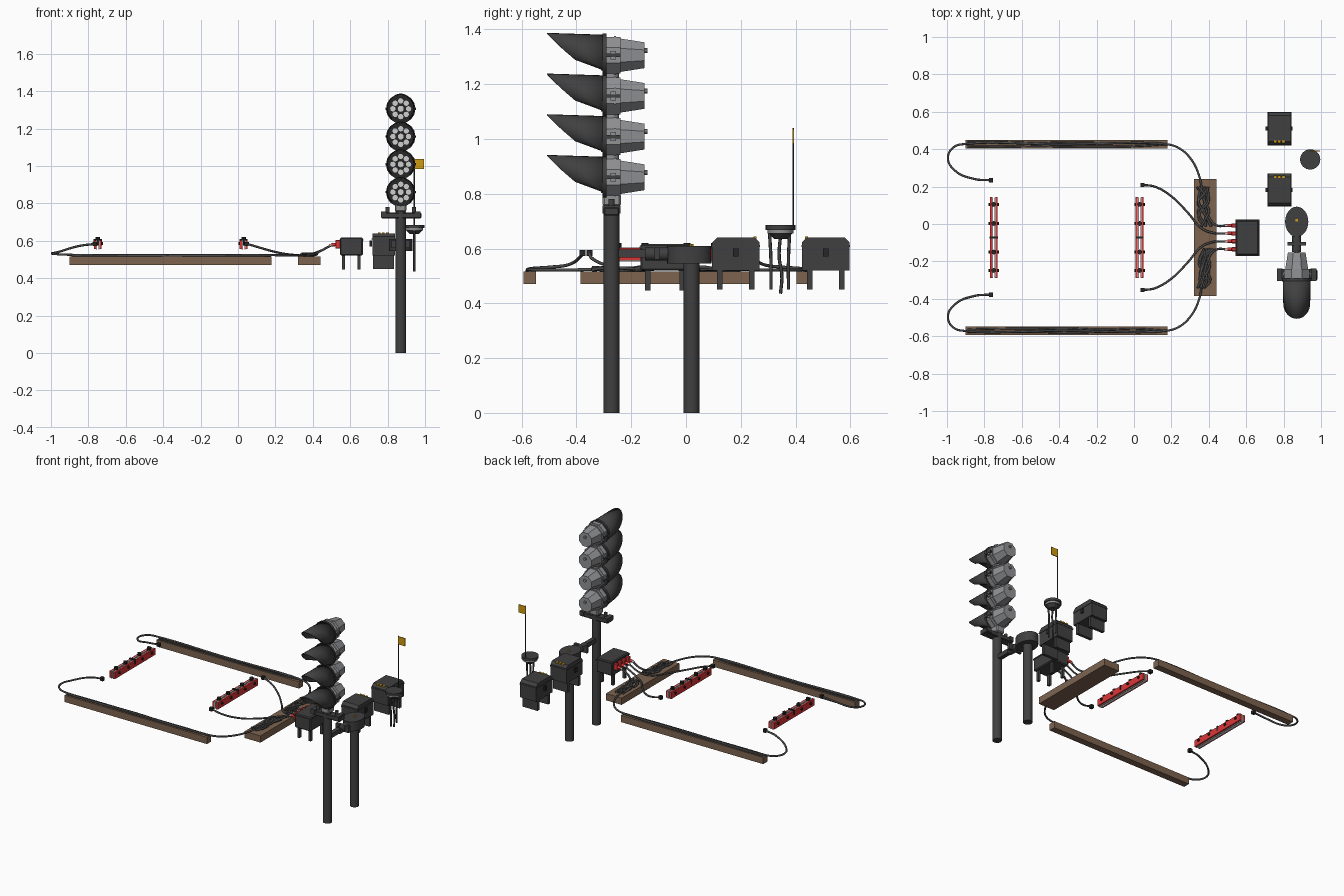
import bpy, bmesh, math, random
from mathutils import Vector, Matrix

if "Cube" in bpy.data.objects:
    bpy.data.objects.remove(bpy.data.objects["Cube"])
random.seed(4)

def mat(name, hexcol):
    c = [int(hexcol[i:i + 2], 16) / 255 for i in (0, 2, 4)]
    m = bpy.data.materials.new(name)
    m.diffuse_color = [((v + .055) / 1.055) ** 2.4 if v > .04 else v / 12.92 for v in c] + [1]
    m.use_nodes = True
    m.node_tree.nodes["Principled BSDF"].inputs["Base Color"].default_value = m.diffuse_color
    return m

DARK, BLACK = mat("dark grey", "404040"), mat("black", "262626")
GREY, LIGHT = mat("housing grey", "919295"), mat("light grey", "cfcfcf")
BROWN, RED = mat("brown wood", "7d6450"), mat("red", "dc3636")
AMBER, CABLE = mat("amber", "d09a10"), mat("cable grey", "4b4b4b")

def finish(bm, name, m, smooth=False):
    bmesh.ops.recalc_face_normals(bm, faces=bm.faces)
    me = bpy.data.meshes.new(name)
    bm.to_mesh(me)
    bm.free()
    me.materials.append(m)
    o = bpy.data.objects.new(name, me)
    bpy.context.collection.objects.link(o)
    if smooth:
        bpy.ops.object.select_all(action='DESELECT')
        o.select_set(True)
        bpy.context.view_layer.objects.active = o
        bpy.ops.object.shade_smooth_by_angle(angle=math.radians(35))
    return o

def box(name, x0, x1, y0, y1, z0, z1, m, bevel=0):
    bm = bmesh.new()
    bmesh.ops.create_cube(bm, size=1)
    for v in bm.verts:
        v.co = Vector(((x0 + x1) / 2 + v.co.x * (x1 - x0), (y0 + y1) / 2 + v.co.y * (y1 - y0),
                       (z0 + z1) / 2 + v.co.z * (z1 - z0)))
    if bevel:
        bmesh.ops.bevel(bm, geom=bm.edges[:], offset=bevel, segments=1, affect='EDGES')
    return finish(bm, name, m)

def cyl(name, a, b, r, m, r2=None, n=24, turn=0, smooth=True):
    a, b = Vector(a), Vector(b)
    bm = bmesh.new()
    rot = (b - a).to_track_quat('Z', 'Y').to_matrix().to_4x4()
    bmesh.ops.create_cone(bm, cap_ends=True, segments=n, radius1=r, radius2=r if r2 is None else r2,
                          depth=(b - a).length,
                          matrix=Matrix.Translation((a + b) / 2) @ rot @ Matrix.Rotation(turn, 4, 'Z'))
    return finish(bm, name, m, smooth)

def prism(name, yz, x0, x1, m):
    bm = bmesh.new()
    f = bm.faces.new([bm.verts.new((x0, y, z)) for y, z in yz])
    g = bmesh.ops.extrude_face_region(bm, geom=[f])
    bmesh.ops.translate(bm, verts=[v for v in g['geom'] if isinstance(v, bmesh.types.BMVert)], vec=(x1 - x0, 0, 0))
    return finish(bm, name, m)

def cable(name, pts, r=.006, m=CABLE):
    cu = bpy.data.curves.new(name, 'CURVE')
    cu.dimensions, cu.bevel_depth, cu.bevel_resolution = '3D', r, 2
    cu.resolution_u, cu.use_fill_caps = 6, True
    sp = cu.splines.new('BEZIER')
    sp.bezier_points.add(len(pts) - 1)
    for p, co in zip(sp.bezier_points, pts):
        p.co, p.handle_left_type, p.handle_right_type = co, 'AUTO', 'AUTO'
    cu.materials.append(m)
    o = bpy.data.objects.new(name, cu)
    bpy.context.collection.objects.link(o)

# --- signal mast, bracket and link arm to the short post
X, Y = .87, -.272
cyl("signal_post", (X, Y, 0), (X, Y, .755), .029, DARK)
box("signal_bracket", .765, .98, Y - .028, Y + .028, .72, .75, DARK, .004)
for s in (-1, 1):
    cyl("bracket_bolt", (X + s * .07, Y, .75), (X + s * .07, Y, .78), .011, DARK, n=12)
    box("bracket_ear", X + s * .09 - .015, X + s * .09 + .015, Y - .033, Y + .033, .727, .757, DARK)
box("signal_adapter", X - .03, X + .03, Y - .032, Y + .034, .755, .80, GREY, .006)
cyl("short_post", (X, .02, 0), (X, .02, .55), .029, DARK)
cap = cyl("post_cap", (0, 0, .545), (0, 0, .61), .062, DARK, n=32)
for v in cap.data.vertices:
    v.co.x, v.co.y = X + v.co.x, .012 + v.co.y * 1.3
cyl("cap_bolt", (X, .02, .608), (X, .02, .616), .008, AMBER, n=8)
box("link_arm", X - .014, X + .014, -.25, -.05, .567, .597, DARK)
cyl("arm_sleeve", (X, -.15, .58), (X, -.065, .58), .024, DARK)
box("arm_clamp", X - .05, X + .05, -.115, -.097, .56, .603, DARK)

# --- four signal heads
def hood(zc):
    bm = bmesh.new()
    rows, n, amax, R = [], 24, math.radians(138), .073
    for i in range(n + 1):
        a = -amax + 2 * amax * i / n
        d = math.cos(a)
        L = .105 + (d * R + .017) * 1.13 if d * R > -.017 else max(.004, .105 + (d * R + .017) * 2.7)
        rows.append([bm.verts.new((X + math.sin(a) * R * (1 - .04 * t), -.30 - L * t, zc + d * R * (1 - .04 * t) + .012 * t * max(d, 0) ** 2 * 0.8))
                     for t in (0, .5, 1)])
    for p, q in zip(rows, rows[1:]):
        for k in (0, 1):
            bm.faces.new((p[k], p[k + 1], q[k + 1], q[k]))
    o = finish(bm, "hood", DARK, True)
    s = o.modifiers.new("thick", 'SOLIDIFY')
    s.thickness, s.offset = .004, 0

for k in range(4):
    z = .86 + .1485 * k
    t8 = math.pi / 8
    cyl("head_housing", (X, -.297, z), (X, -.24, z), .073, GREY, n=8, turn=t8, smooth=False)
    cyl("head_seam", (X, -.262, z), (X, -.256, z), .0755, GREY, n=8, turn=t8, smooth=False)
    cyl("head_rear", (X, -.24, z), (X, -.152, z), .066, GREY, r2=.051, n=8, turn=t8, smooth=False)
    cyl("rear_knob", (X, -.152, z + .018), (X, -.141, z + .018), .009, GREY, n=10)
    cyl("lens_backing", (X, -.305, z), (X, -.295, z), .076, BLACK, n=32)
    cyl("lens_rim", (X, -.304, z), (X, -.29, z), .079, DARK, n=16)
    cyl("lens", (X, -.311, z), (X, -.303, z), .016, LIGHT, n=12)
    for i in range(8):
        a = i * math.pi / 4
        cx, cz = X + .042 * math.cos(a), z + .042 * math.sin(a)
        cyl("lens", (cx, -.311, cz), (cx, -.303, cz), .0145, LIGHT, n=12)
    hood(z)
    for s in (-1, 1):
        box("head_latch", X + s * .073 - .008, X + s * .073 + .008, -.295, -.24, z - .006, z + .006, DARK)
        box("head_hinge", X + s * .071 - .006, X + s * .071 + .006, -.275, -.255, z - .016, z + .016, GREY)
    if k < 3:
        cyl("head_coupling", (X, Y, z + .06), (X, Y, z + .09), .028, GREY, n=16)

# --- two relay boxes on plate legs
for yc, side in ((.51, -1), (.182, 1)):
    h, c = .087, .018
    prism("relay_box", [(yc - h, .52), (yc + h, .52), (yc + h, .64 - c), (yc + h - c, .64),
                        (yc - h + c, .64), (yc - h, .64 - c)], .718, .84, DARK)
    box("relay_lid_edge", .715, .843, yc - h - .002, yc + h + .002, .606, .613, DARK)
    for s in (-1, 1):
        box("relay_leg", .722, .835, yc + s * .058 - .01, yc + s * .058 + .01, .45, .522, DARK)
        box("relay_latch", .776 + s * .066 - .006, .776 + s * .066 + .006, yc - .01, yc + .01, .57, .60, BLACK)
    for i in range(3):
        x = .755 + .022 * i
        box("relay_tag", x - .007, x + .007, yc + side * .07 - .006, yc + side * .07 + .006, .633, .643, AMBER)

# --- whip aerial stand with flag
AX, AY = .942, .345
cyl("stand_top", (AX, AY, .668), (AX, AY, .685), .054, DARK, n=32)
cyl("stand_rim", (AX, AY, .655), (AX, AY, .668), .047, GREY, n=32)
cyl("stand_funnel", (AX, AY, .635), (AX, AY, .655), .024, DARK, r2=.042)
for y in (.31, .374):
    cable("stand_leg", [(AX, y, .45), (AX, y, .56), (AX, y + (y - AY) * .15, .66)], .006, DARK)
cable("stand_wire", [(AX, .345, .435), (AX, .35, .5), (AX, .34, .57), (AX, .345, .65)], .006, DARK)
cyl("aerial_rod", (AX, .391, .68), (AX, .391, 1.04), .003, DARK, n=8)
box("aerial_flag", AX, .994, .3885, .3935, .983, 1.037, AMBER)

# --- controller box with red plugs
box("controller_box", .546, .667, -.167, .02, .52, .617, DARK, .006)
box("controller_lid", .543, .670, -.17, .023, .60, .607, DARK)
for x in (.563, .648):
    for y in (-.14, -.014):
        box("controller_leg", x - .008, x + .008, y - .01, y + .01, .446, .525, DARK)
plug_y = (-.008, -.05, -.092, -.135)
for y in plug_y:
    box("plug", .52, .548, y - .011, y + .011, .558, .603, RED, .003)
    cyl("plug_gland", (.50, y, .578), (.522, y, .58), .009, RED, n=12)
    cyl("plug_collar", (.488, y, .575), (.502, y, .578), .007, LIGHT, n=12)

# --- timber beams
box("cross_beam", .32, .44, -.385, .24, .47, .516, BROWN)
for y in (.426, -.57):
    box("side_beam", -.9, .18, y - .023, y + .023, .47, .516, BROWN)

# --- red rail sensors: twin plates, cross bolts and clamps
for xc in (-.75, .03):
    for s in (-1, 1):
        x = xc + s * .015
        box("sensor_plate", x - .006, x + .006, -.29, .145, .557, .602, RED)
        x = xc + s * .007
        box("sensor_liner", x - .003, x + .003, -.288, .143, .553, .603, LIGHT)
    for y in (.105, .003, -.15, -.248):
        cyl("sensor_bolt", (xc - .028, y, .585), (xc + .028, y, .585), .009, BLACK, n=10)
        cyl("sensor_knob", (xc, y, .597), (xc, y, .62), .013, BLACK, n=10)
    box("sensor_bridge", xc - .022, xc + .022, -.078, -.066, .575, .608, BLACK)

# --- cables, mirrored about the track centre line
C = -.072
for s, tag in ((1, "left"), (-1, "right")):
    def P(x, d, z): return (x, C + s * d, z)
    cable(tag + "_loop_cable", [P(-.765, .306, .583), P(-.85, .312, .572), P(-.96, .36, .54), P(-.995, .425, .532),
        P(-.965, .482, .528), P(-.9, .5, .525), P(-.4, .498, .523), P(.18, .498, .523), P(.24, .478, .522),
        P(.3, .425, .522), P(.345, .34, .522), P(.37, .22, .525), P(.405, .1, .528), P(.44, .065, .545), P(.5, .0635, .576)])
    cable(tag + "_short_cable", [P(.05, .281, .583), P(.11, .272, .565), P(.2, .22, .54), P(.29, .13, .525),
        P(.36, .05, .524), P(.42, .025, .538), P(.5, .0215, .576)])
    for x, d in ((-.765, .306), (.045, .281)):
        box(tag + "_cable_end", x - .011, x + .011, C + s * d - .011, C + s * d + .011, .572, .594, BLACK)
    for off in (-.009, .01):
        cable(tag + "_beam_cable", [P(-.89 + .18 * i, .498 + off + random.uniform(-.004, .004), .519)
                                    for i in range(7)][:6] + [P(.175, .498, .52)], .005)
    # slack coils lying on the cross beam
    for i in range(7):
        cable(tag + "_slack_cable", [P(min(.425, max(.332, .372 + .025 * math.cos(j * 1.1 + i * 2) + random.uniform(-.012, .012)
              + (.02 if j == 0 else 0))), .06 + .042 * j, .52 + random.uniform(0, .012)) for j in range(6)])
